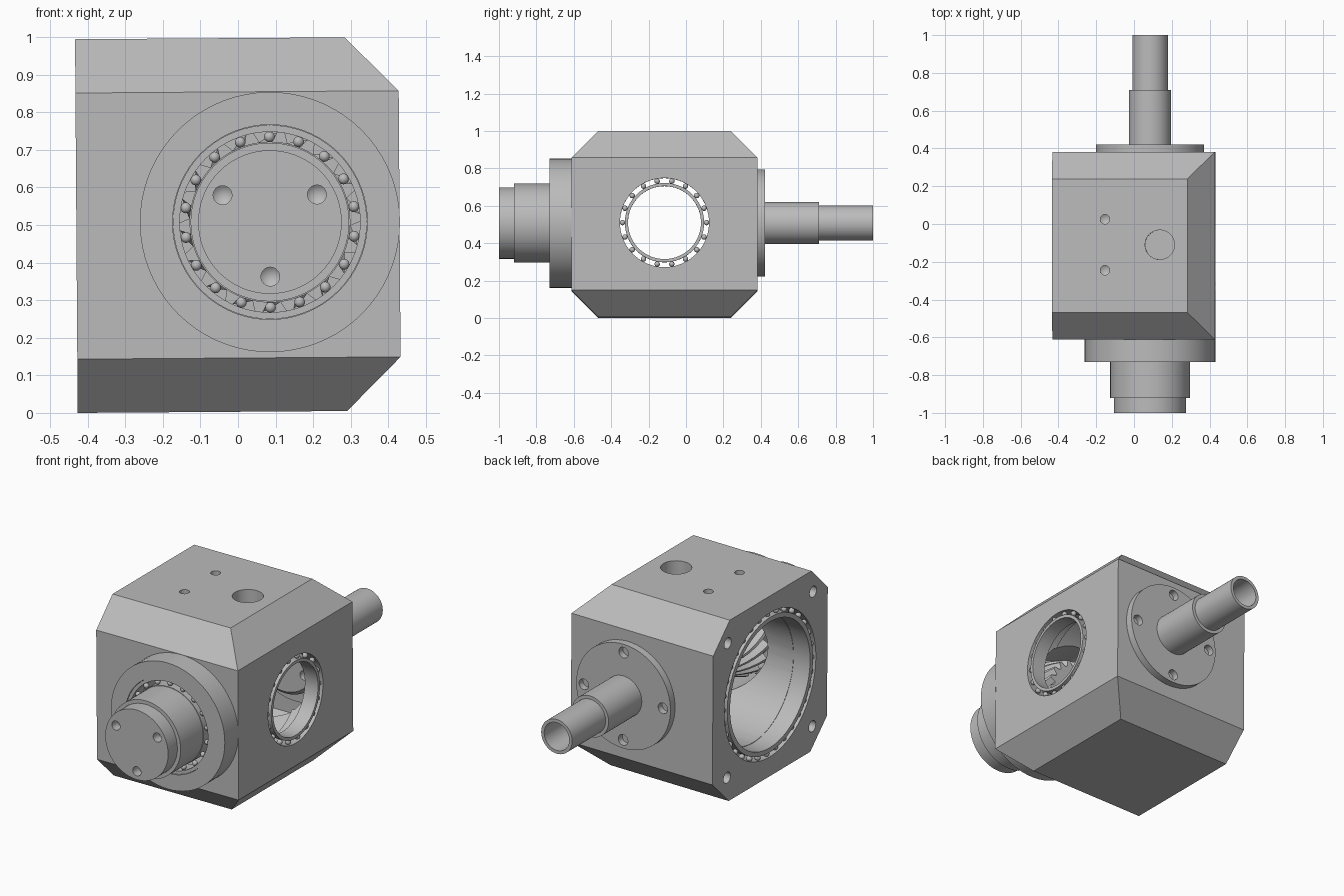
import bpy, bmesh, math
from mathutils import Vector, Matrix

if "Cube" in bpy.data.objects:
    bpy.data.objects.remove(bpy.data.objects["Cube"], do_unlink=True)

CX, CY, CZ = 0.085, -0.115, 0.507      # crossing point of the two axes
X, Y, Z = Vector((1, 0, 0)), Vector((0, 1, 0)), Vector((0, 0, 1))
TILT = Matrix.Translation((0, 0, 0.5)) @ Matrix.Rotation(-0.007, 4, 'Y') @ Matrix.Translation((0, 0, -0.5))
parts = []

steel = bpy.data.materials.new("steel grey")
steel.use_nodes = True
steel.diffuse_color = (0.5, 0.5, 0.5, 1)
steel.node_tree.nodes["Principled BSDF"].inputs["Base Color"].default_value = (0.5, 0.5, 0.5, 1)


def finish(name, bm):
    bmesh.ops.recalc_face_normals(bm, faces=bm.faces)
    mesh = bpy.data.meshes.new(name)
    bm.to_mesh(mesh)
    bm.free()
    mesh.materials.append(steel)
    obj = bpy.data.objects.new(name, mesh)
    bpy.context.collection.objects.link(obj)
    parts.append(obj)
    return obj


def lathe(name, profile, axis, centre, closed=False, steps=72):
    """Revolve (radius, distance) points about an axis through centre."""
    bm = bmesh.new()
    vs = [bm.verts.new((r, 0, d)) for r, d in profile]
    pairs = list(zip(vs, vs[1:])) + ([(vs[-1], vs[0])] if closed else [])
    edges = [bm.edges.new(p) for p in pairs]
    bmesh.ops.spin(bm, geom=vs + edges, cent=(0, 0, 0), axis=Z, angle=math.tau, steps=steps)
    bmesh.ops.remove_doubles(bm, verts=bm.verts, dist=0.0001)
    turn = Z.rotation_difference(axis).to_matrix().to_4x4()
    bmesh.ops.transform(bm, matrix=Matrix.Translation(centre) @ turn, verts=bm.verts)
    return finish(name, bm)


def ring(name, inner, outer, start, end, axis, centre):
    return lathe(name, [(inner, start), (outer, start), (outer, end), (inner, end)], axis, centre, True)


def drill(target, radius, start, axis, depth, tip=0.0, steps=32):
    """Cut a round hole from start along axis, with an optional conical tip."""
    prof = [(0, -0.02), (radius, -0.02), (radius, depth), (0, depth + tip)]
    cutter = lathe("cutter", prof, axis, start, steps=steps)
    mod = target.modifiers.new("hole", 'BOOLEAN')
    mod.operation, mod.solver, mod.object = 'DIFFERENCE', 'EXACT', cutter
    bpy.context.view_layer.objects.active = target
    bpy.ops.object.modifier_apply(modifier=mod.name)
    parts.remove(cutter)
    bpy.data.objects.remove(cutter, do_unlink=True)


def bearing(name, radii, balls, ball_r, start, depth, axis, centre):
    """Two races with a ring of balls in the open gap."""
    a, b, c, d = radii
    ring(name + "_inner_race", a, b, start, start + depth, axis, centre)
    ring(name + "_outer_race", c, d, start, start + depth, axis, centre)
    bm = bmesh.new()
    turn = Z.rotation_difference(axis).to_matrix()
    for i in range(balls):
        ang = math.tau * i / balls + math.pi / 2
        spot = turn @ Vector((math.cos(ang), math.sin(ang), 0)) * (b + c) / 2
        spot += axis * (start + ball_r + 0.005) + Vector(centre)
        bmesh.ops.create_uvsphere(bm, u_segments=14, v_segments=8, radius=ball_r,
                                  matrix=Matrix.Translation(spot))
    finish(name + "_balls", bm)


# housing: block with chamfered edges on three sides
CH = 0.143
bm = bmesh.new()
for side in (-1, 1):
    for x in (-0.43, 0.43):
        for y in (-1, 1):
            bm.verts.new((x, CY + y * 0.497, 0.5 + side * (0.497 - CH)))
            bm.verts.new((min(x, 0.43 - CH), CY + y * (0.497 - CH), 0.5 + side * 0.497))
bmesh.ops.convex_hull(bm, input=bm.verts)
bmesh.ops.dissolve_limit(bm, angle_limit=0.02, verts=bm.verts, edges=bm.edges)
housing = finish("housing", bm)

# bores of the housing
drill(housing, 0.345, (-0.43, CY, CZ), X, 0.7, steps=72)
drill(housing, 0.42, (-0.43, CY, CZ), X, 0.1, steps=72)
drill(housing, 0.26, (0.43, CY, CZ), -X, 0.3, steps=72)
drill(housing, 0.26, (CX, -0.612, CZ), Y, 0.3, steps=72)
drill(housing, 0.26, (CX, 0.382, CZ), -Y, 0.3, steps=72)

# top filler hole, small tapped holes and corner bolt holes
drill(housing, 0.078, (0.14, -0.11, 0.997), -Z, 0.11)
for y in (0.025, -0.245):
    drill(housing, 0.025, (-0.15, y, 0.997), -Z, 0.09, 0.015)
for sy in (-1, 1):
    for sz in (-1, 1):
        drill(housing, 0.03, (-0.43, CY + sy * 0.37, CZ + sz * 0.37), X, 0.15, 0.015)

# bearings on the cross bore and the front
bearing("wide_bearing", (0.347, 0.372, 0.397, 0.42), 32, 0.0155, -0.43, 0.1, X, (0, CY, CZ))
bearing("side_bearing", (0.195, 0.212, 0.238, 0.26), 18, 0.0145, -0.43, 0.08, -X, (0, CY, CZ))
bearing("front_bearing", (0.2, 0.214, 0.24, 0.258), 18, 0.0145, -0.725, 0.1, Y, (CX, 0, CZ))

# front boss and solid input shaft
ring("front_boss", 0.259, 0.346, -0.73, -0.61, Y, (CX, 0, CZ))
front_shaft = lathe("front_shaft", [(0, -1), (0.191, -1), (0.191, -0.92), (0.211, -0.92),
                                    (0.211, -0.6), (0.18, -0.6), (0.18, -0.45), (0, -0.45)],
                    Y, (CX, 0, CZ))

# back hub, cover plate and hollow output shaft
back_hub = lathe("back_hub", [(0, 0.27), (0.19, 0.27), (0.21, 0.29), (0.21, 0.39), (0, 0.39)],
                 Y, (CX, 0, CZ))
cover = lathe("back_cover", [(0, 0.375), (0.286, 0.375), (0.286, 0.422), (0, 0.422)],
              Y, (CX, 0, CZ))
lathe("back_shaft", [(0, 0.415), (0.112, 0.415), (0.112, 0.71), (0.094, 0.71), (0.094, 1),
                     (0.076, 1), (0.076, 0.65), (0, 0.65)], Y, (CX, 0, CZ))

# drilled holes in shaft end, hub and cover
for i in range(3):
    a = math.radians(30 + 120 * i)
    dx, dz = 0.145 * math.cos(a), 0.145 * math.sin(a)
    drill(front_shaft, 0.025, (CX + dx, -1, CZ + dz), Y, 0.05, 0.02)
    drill(back_hub, 0.025, (CX + dx, 0.27, CZ - dz), Y, 0.05, 0.02)
for i in range(4):
    a = math.pi / 2 * i
    drill(cover, 0.029, (CX + 0.24 * math.cos(a), 0.422, CZ + 0.24 * math.sin(a)), -Y, 0.035)

# bevel pinion: toothed outline, twisted and narrowed along the shaft
TEETH, LAYERS = 18, 5
bm = bmesh.new()
layers = []
for k in range(LAYERS):
    t = k / (LAYERS - 1)
    loop = []
    for i in range(TEETH * 4):
        r = (0.24 if i % 4 < 2 else 0.2) * (1 - 0.25 * t)
        a = math.tau * i / (TEETH * 4) + 0.5 * t
        loop.append(bm.verts.new((CX + r * math.cos(a), -0.5 + 0.138 * t, CZ + r * math.sin(a))))
    layers.append(loop)
for low, high in zip(layers, layers[1:]):
    for i in range(len(low)):
        bm.faces.new((low[i - 1], low[i], high[i], high[i - 1]))
bm.faces.new(layers[0])
bm.faces.new(layers[-1])
finish("bevel_pinion", bm)

# tilt slightly and shade
bpy.ops.object.select_all(action='DESELECT')
for obj in parts:
    obj.data.transform(TILT)
    obj.select_set(True)
bpy.context.view_layer.objects.active = housing
bpy.ops.object.shade_smooth_by_angle(angle=math.radians(30))
